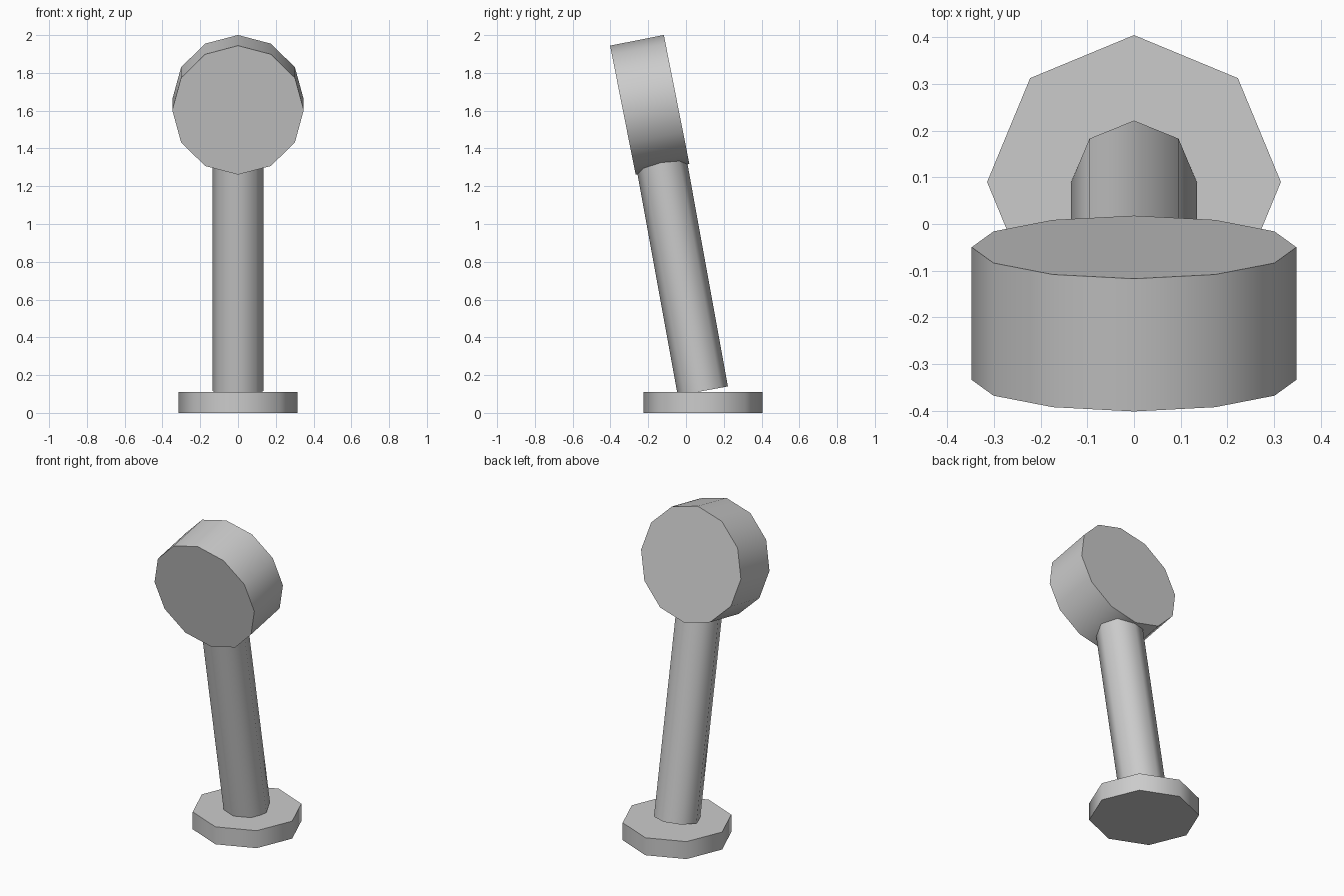
import bpy, math
from mathutils import Matrix, Vector

if "Cube" in bpy.data.objects:
    bpy.data.objects.remove(bpy.data.objects["Cube"])

grey = bpy.data.materials.new("plain grey")
grey.diffuse_color = (0.6, 0.6, 0.6, 1)
grey.use_nodes = True
grey.node_tree.nodes["Principled BSDF"].inputs["Base Color"].default_value = grey.diffuse_color


def prism(name, sides, radius, depth, centre, tilt):
    """Regular prism with a corner towards +y, tilted about x, smooth sides."""
    bpy.ops.mesh.primitive_cylinder_add(vertices=sides, radius=radius, depth=depth)
    ob = bpy.context.object
    ob.name = name
    ob.data.transform(Matrix.Translation(Vector(centre))
                      @ Matrix.Rotation(math.radians(tilt), 4, 'X'))
    ob.data.materials.append(grey)
    bpy.ops.object.shade_smooth_by_angle(angle=math.radians(50))
    return ob


# octagonal foot plate
prism("base", 8, 0.315, 0.11, (0, 0.09, 0.055), 0)

# leaning octagonal pole, its top end buried in the head
lean = math.radians(10.3)
length = 1.3
foot = Vector((0, 0.089, 0.116))
axis = Vector((0, -math.sin(lean), math.cos(lean)))
prism("pole", 8, 0.135, length, foot + axis * length / 2, 10.3)

# twelve-sided head drum facing forward and slightly down
prism("head", 12, 0.348, 0.29, (0, -0.192, 1.631), 90 + 11.2)
